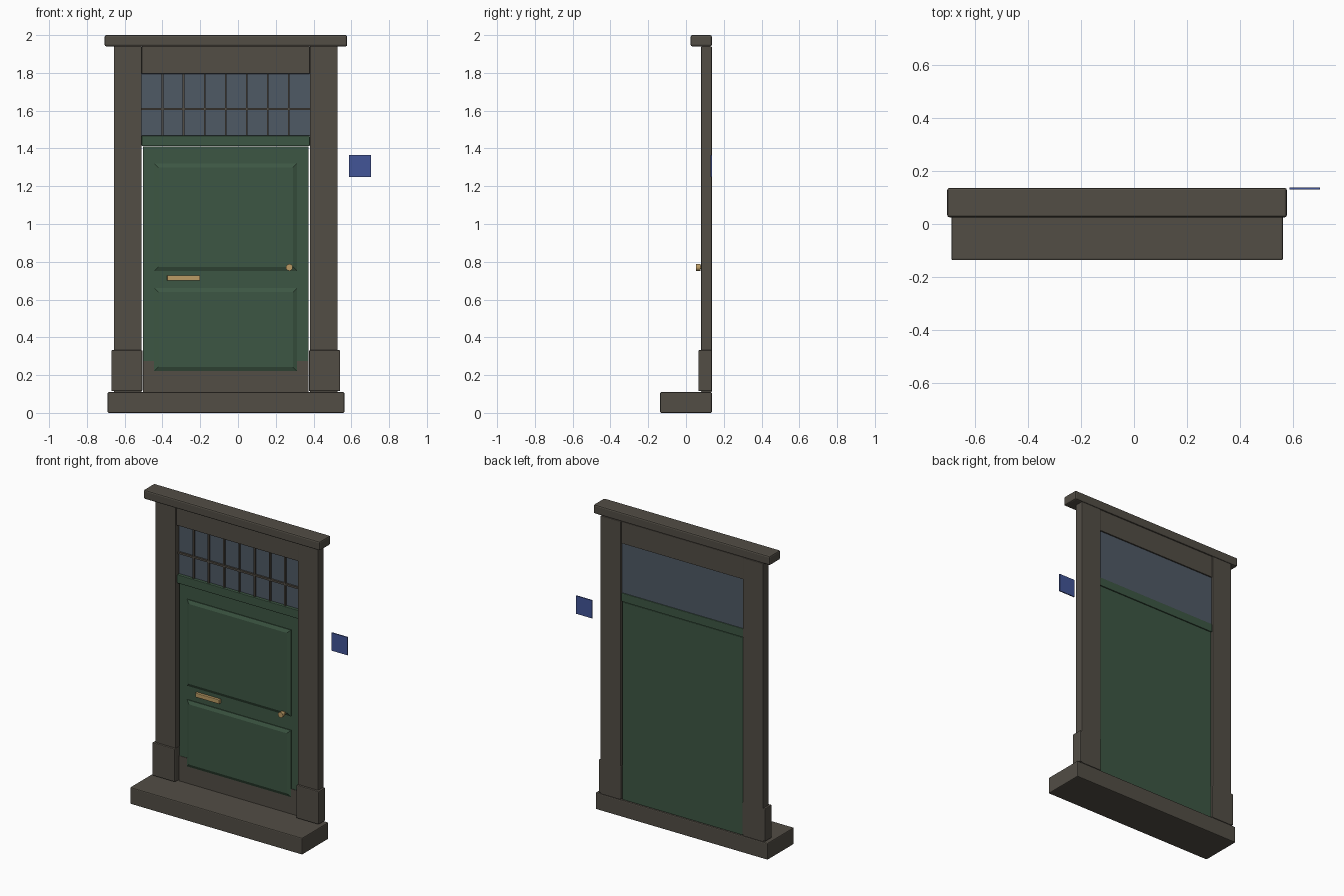
import bpy, bmesh
from mathutils import Matrix

if "Cube" in bpy.data.objects:
    bpy.data.objects.remove(bpy.data.objects["Cube"])


def material(name, r, g, b):
    m = bpy.data.materials.new(name)
    m.diffuse_color = (r, g, b, 1)
    m.use_nodes = True
    m.node_tree.nodes["Principled BSDF"].inputs["Base Color"].default_value = m.diffuse_color
    return m


STONE = material("brown stone", .085, .075, .06)
GREEN = material("green paint", .046, .094, .056)
GLASS = material("grey blue glass", .078, .1, .13)
BRASS = material("brass", .5, .33, .13)
BLUE = material("blue enamel", .055, .09, .31)


def finish(bm, name, mat):
    me = bpy.data.meshes.new(name)
    bm.to_mesh(me)
    bm.free()
    ob = bpy.data.objects.new(name, me)
    bpy.context.collection.objects.link(ob)
    me.materials.append(mat)
    return ob


def block(name, x, y, z, mat, bevel=0.0):
    """Box from (min, max) ranges with optional rounded edges."""
    bm = bmesh.new()
    bmesh.ops.create_cube(bm, size=1)
    for v in bm.verts:
        v.co = [r[0] if c < 0 else r[1] for r, c in zip((x, y, z), v.co)]
    if bevel:
        bmesh.ops.bevel(bm, geom=bm.edges[:], offset=bevel, segments=2,
                        profile=0.5, affect='EDGES')
    return finish(bm, name, mat)


def raised_panel(name, x, z, y_base, mat):
    """Door panel with a stepped edge and a sloped border."""
    bm = bmesh.new()
    bmesh.ops.create_cube(bm, size=1)
    for v in bm.verts:
        v.co = [r[0] if c < 0 else r[1]
                for r, c in zip((x, (y_base - .004, y_base + .004), z), v.co)]
    front = min(bm.faces, key=lambda f: f.calc_center_median().y)
    bmesh.ops.inset_region(bm, faces=[front], thickness=.03)
    for v in front.verts:
        v.co.y -= .01
    return finish(bm, name, mat)


BACK = .137
CX = -.065          # axis of the doorway
IN_L, IN_R = -.51, .38

# Step and cornice
block("step", (-.69, .563), (-.137, BACK), (0, .11), STONE, .006)
block("cornice", (-.706, .578), (.025, BACK), (1.94, 2), STONE, .009)

# Pilasters and their plinths, mirrored about the doorway axis
for side, s in (("left", -1), ("right", 1)):
    def span(a, b):
        return tuple(sorted((CX + s * a, CX + s * b)))
    block(side + "_pilaster", span(.445, .592), (.08, BACK), (.11, 1.94), STONE, .004)
    block(side + "_plinth", span(.441, .606), (.066, BACK), (.115, .332), STONE, .005)

# Lintel panel above the fanlight
block("lintel", (IN_L, IN_R), (.088, .132), (1.795, 1.94), STONE, .003)

# Fanlight glass with glazing bars
block("fanlight_glass", (IN_L, IN_R), (.114, .124), (1.465, 1.80), GLASS)
pane = (IN_R - IN_L) / 8
for i in range(1, 8):
    x = IN_L + i * pane
    block("glazing_bar", (x - .005, x + .005), (.103, .115), (1.465, 1.797), STONE)
block("cross_bar", (IN_L, IN_R), (.102, .115), (1.603, 1.615), STONE)

# Transom and door leaf
block("transom", (IN_L, IN_R), (.094, .13), (1.412, 1.468), GREEN, .004)
block("door", (IN_L + .006, IN_R - .006), (.108, .128), (.11, 1.41), GREEN, .003)

# Raised door panels
raised_panel("upper_panel", (-.443, .312), (.752, 1.32), .107, GREEN)
raised_panel("lower_panel", (-.443, .312), (.222, .66), .107, GREEN)

# Worn brown foot of the door: thin plates
FOOT_Y = (.105, .109)
block("door_foot", (-.504, .374), FOOT_Y, (.11, .221), STONE)
block("door_foot_left", (-.504, -.444), FOOT_Y, (.221, .275), STONE)
block("door_foot_right", (.313, .374), FOOT_Y, (.221, .275), STONE)

# Letter slot
block("letter_slot", (-.375, -.2), (.09, .109), (.7, .728), BRASS, .003)


# Door knob: thin stem with a wider head
bm = bmesh.new()
for r, y0, y1 in ((.009, .07, .109), (.018, .052, .076)):
    rot = Matrix.Translation((.272, (y0 + y1) / 2, .77)) @ Matrix.Rotation(1.5707963, 4, 'X')
    bmesh.ops.create_cone(bm, cap_ends=True, segments=16, radius1=r, radius2=r,
                          depth=y1 - y0, matrix=rot)
knob = finish(bm, "door_knob", BRASS)
bpy.context.view_layer.objects.active = knob
knob.select_set(True)
bpy.ops.object.shade_smooth_by_angle()

# House plate beside the door
block("house_plate", (.587, .704), (.131, .138), (1.248, 1.366), BLUE)
